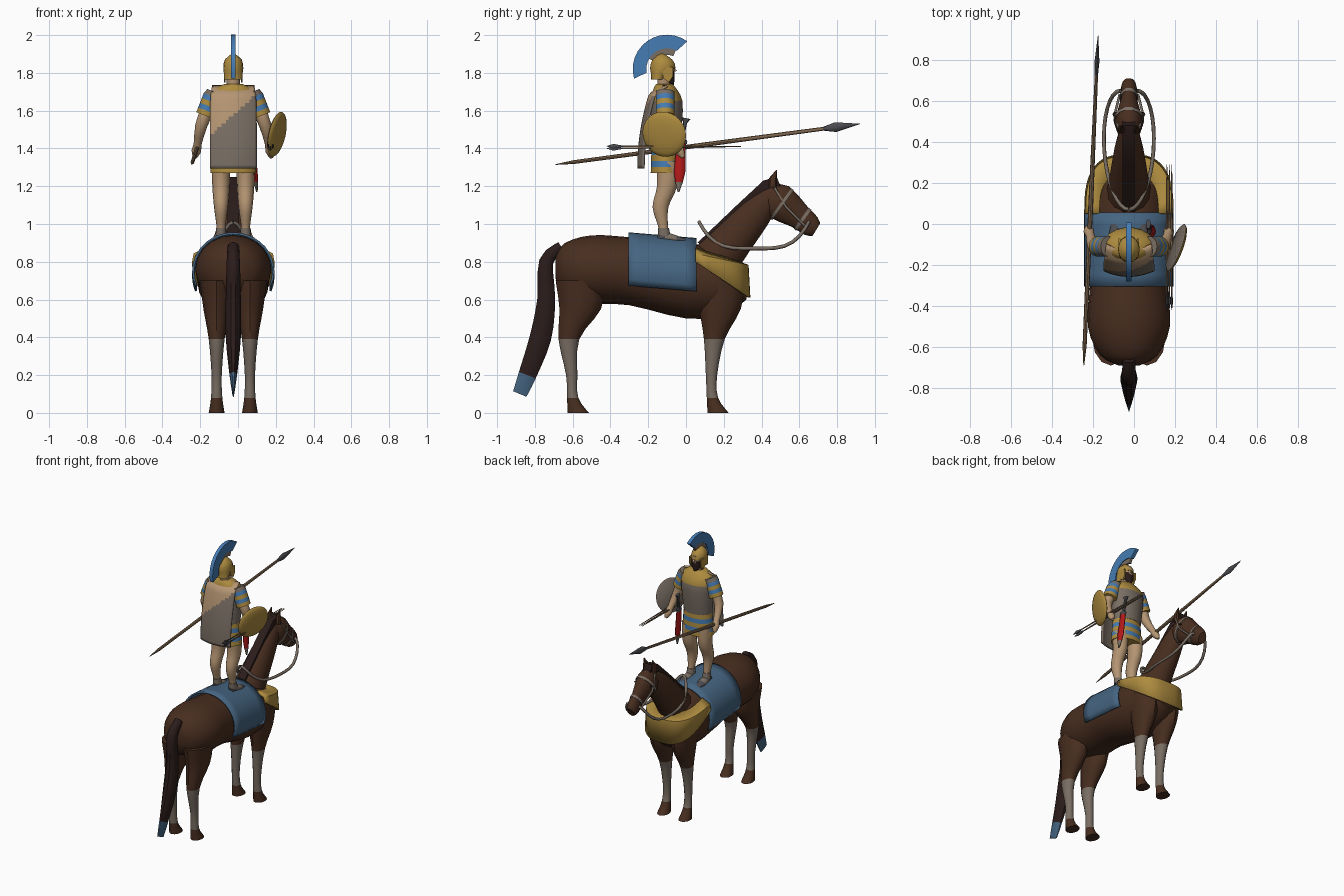
import bpy, bmesh, math
from mathutils import Vector

if "Cube" in bpy.data.objects:
    bpy.data.objects.remove(bpy.data.objects["Cube"])

CX = -.025  # shared centre line of horse and rider
X, Y, Z = Vector((1, 0, 0)), Vector((0, 1, 0)), Vector((0, 0, 1))
COLOURS = {"horse brown": (.065, .027, .014), "dark hair": (.024, .012, .011),
           "saddle blue": (.06, .13, .22), "bright blue": (.06, .2, .45),
           "gold": (.42, .26, .05), "tan": (.46, .3, .17), "grey": (.19, .155, .125),
           "red": (.45, .01, .01), "iron": (.07, .07, .08), "wood": (.22, .14, .08)}
MATS = {}
for name, colour in COLOURS.items():
    material = bpy.data.materials.new(name)
    material.use_nodes = True
    material.diffuse_color = (*colour, 1)
    shader = material.node_tree.nodes["Principled BSDF"]
    shader.inputs["Base Color"].default_value = (*colour, 1)
    MATS[name] = material


def finish(name, bm, mats):
    bmesh.ops.recalc_face_normals(bm, faces=bm.faces[:])
    mesh = bpy.data.meshes.new(name)
    bm.to_mesh(mesh)
    bm.free()
    for mat in mats:
        mesh.materials.append(MATS[mat])
    for face in mesh.polygons:
        face.use_smooth = True
    mesh.set_sharp_from_angle(angle=math.radians(40))
    ob = bpy.data.objects.new(name, mesh)
    bpy.context.collection.objects.link(ob)
    return ob


def spline(rows, steps):
    """Smooth curve through all rows."""
    out, last = [], len(rows) - 1
    for i in range(last):
        a, b, c, d = rows[max(i - 1, 0)], rows[i], rows[i + 1], rows[min(i + 2, last)]
        for k in range(steps):
            t = k / steps
            out.append(b + ((c - a) * t + (a * 2 - b * 5 + c * 4 - d) * t * t
                            + (b * 3 - a - c * 3 + d) * t * t * t) / 2)
    return out + [rows[-1]]


def tube(name, rows, *mats, x=CX, sides=14, axis=None, steps=1):
    """Loft of ellipses (y, z, side radius, other radius), optionally led by x."""
    rows = [Vector(r) if len(r) > 4 else Vector((x, *r)) for r in rows]
    rings = spline(rows, steps)
    slots = list(dict.fromkeys(mats))
    points = [Vector(r[:3]) for r in rings]
    bm, loops = bmesh.new(), []
    for i, ring in enumerate(rings):
        ahead = points[min(i + 1, len(points) - 1)] - points[max(i - 1, 0)]
        t = axis or ahead.normalized()
        u = (X - t * X.dot(t)).normalized()
        v = t.cross(u)
        turns = [math.tau * k / sides for k in range(sides)]
        loops.append([bm.verts.new(points[i] + u * ring[3] * math.cos(a) + v * ring[4] * math.sin(a))
                      for a in turns])
    for i in range(len(loops) - 1):
        slot = slots.index(mats[min(i // steps, len(mats) - 1)])
        for k in range(sides):
            j = (k + 1) % sides
            face = bm.faces.new((loops[i][k], loops[i][j], loops[i + 1][j], loops[i + 1][k]))
            face.material_index = slot
    bm.faces.new(loops[0]).material_index = slots.index(mats[0])
    bm.faces.new(loops[-1]).material_index = slots.index(mats[-1])
    return finish(name, bm, slots)


def plate(name, outline, x, half, mat):
    """Flat side outline given as (y, z), thickened along x."""
    bm = bmesh.new()
    base = bm.faces.new([bm.verts.new((x - half, y, z)) for y, z in outline])
    geom = bmesh.ops.extrude_face_region(bm, geom=[base])["geom"]
    moved = [e for e in geom if isinstance(e, bmesh.types.BMVert)]
    bmesh.ops.translate(bm, verts=moved, vec=X * half * 2)
    return finish(name, bm, [mat])


def sheet(name, shape, nu, nv, mats, rule=lambda centre: 0):
    """Thin curved cloth from a function of u and v in the unit square."""
    bm = bmesh.new()
    grid = [[bm.verts.new(shape(i / nu, j / nv)) for j in range(nv + 1)] for i in range(nu + 1)]
    for i in range(nu):
        for j in range(nv):
            face = bm.faces.new((grid[i][j], grid[i + 1][j], grid[i + 1][j + 1], grid[i][j + 1]))
            face.material_index = int(rule(face.calc_center_median()))
    ob = finish(name, bm, mats)
    solid = ob.modifiers.new("thickness", "SOLIDIFY")
    solid.thickness, solid.offset = .012, 0


def cord(name, points, radius, mat):
    curve = bpy.data.curves.new(name, "CURVE")
    curve.dimensions, curve.bevel_depth, curve.bevel_resolution = "3D", radius, 1
    line = curve.splines.new("POLY")
    line.points.add(len(points) - 1)
    for point, co in zip(line.points, points):
        point.co = (*co, 1)
    curve.materials.append(MATS[mat])
    bpy.context.collection.objects.link(bpy.data.objects.new(name, curve))


def along(start, end, rows):
    """Rings at fractions of a straight line."""
    return [(*Vector(start).lerp(Vector(end), t), a, b) for t, a, b in rows]


# Horse body, neck and head
tube("horse_body", [(-.69, .77, .05, .06), (-.64, .76, .14, .14), (-.5, .76, .2, .18), (-.3, .75, .19, .18),
                    (0, .7, .19, .2), (.2, .69, .17, .17), (.32, .69, .1, .09)],
     "horse brown", sides=20, axis=Y, steps=3)
tube("horse_neck", [(.1, .73, .13, .15), (.2, .86, .1, .12), (.37, 1.06, .07, .09), (.47, 1.17, .04, .05)],
     "horse brown", steps=3)
tube("horse_head", [(.43, 1.16, .04, .06), (.49, 1.12, .07, .1), (.6, 1.04, .04, .07),
                    (.66, .99, .04, .06), (.69, .97, .03, .04)], "horse brown", steps=2)
for y, z, width, height in [(.61, 1.03, .045, .07), (.5, 1.11, .074, .1)]:
    tube("bridle_band", [(y, z, width, height), (y + .014, z - .01, width, height)], "grey")
plate("mane", [(.06, .9), (.28, 1.11), (.41, 1.23), (.48, 1.25), (.5, 1.2), (.4, 1.13), (.15, .88)],
      CX, .03, "dark hair")
tube("forelock_plume", [(.51, 1.2, .02, .01), (.56, 1.16, .03, .01), (.6, 1.11, .01, .01)], "bright blue")

# Tail with a coloured tip
tube("tail", [(-.66, .88, .03, .03), (-.74, .8, .035, .04), (-.74, .6, .04, .05), (-.77, .4, .04, .06),
              (-.84, .2, .02, .05), (-.88, .1, .005, .04)],
     *["dark hair"] * 4, "saddle blue", sides=10, steps=3)


def horse_leg(name, x, hip, knee, foot):
    tube(name, [(hip, .7, .09, .13), (hip, .55, .07, .11), (knee, .39, .042, .055), (foot - .005, .2, .027, .03),
                (foot, .08, .03, .03), (foot + .03, 0, .042, .056)],
         "horse brown", "horse brown", "grey", "grey", "horse brown", x=x, sides=12, axis=Z, steps=3)


def rein(s):
    """Half loop from the rider's end round to the bit."""
    turns = [math.pi * i / 16 for i in range(17)]
    return [(CX + s * (.1 * math.sin(a) + .02 * (1 - math.cos(a))), .36 - .29 * math.cos(a),
             .87 + .14 * math.cos(a) ** 4) for a in turns]


for s, side in ((-1, "right"), (1, "left")):
    horse_leg(f"{side}_hind_leg", CX + s * .088, -.56, -.62, -.6)
    horse_leg(f"{side}_front_leg", CX + s * .088, .18, .15, .14)

    # Horse ears, eyes and reins
    ear = CX + s * .035
    tube(f"{side}_ear", [(.46, 1.19, .02, .02), (.46, 1.24, .017, .02), (.48, 1.285, .003, .003)],
         "horse brown", x=ear, sides=8)
    tube(f"{side}_eye", along((CX, .535, 1.12), (CX + s * .07, .535, 1.12), [(0, .01, .01), (1, .01, .01)]),
         "dark hair", sides=8, axis=Z)
    cord(f"{side}_rein", rein(s), .01, "grey")
    cord(f"{side}_cheek_strap", [(CX + s * .05, .47, 1.19), (CX + s * .07, .53, 1.09), (CX + s * .045, .63, .99)],
         .007, "grey")

    # Rider legs and sandals
    leg = CX + s * .065
    tube(f"rider_{side}_leg", [(-.1, 1.33, .05, .06), (-.1, 1.2, .046, .055), (-.135, 1.09, .037, .043),
                               (-.12, .98, .023, .026), (-.115, .92, .024, .03)],
         "tan", x=leg, axis=Z, steps=3)
    tube(f"rider_{side}_ankle_strap", [(-.12, .98, .027, .03), (-.115, .94, .029, .034)], "grey", x=leg, axis=Z)
    tube(f"rider_{side}_foot", [(-.15, .925, .02, .02), (-.11, .93, .026, .03), (-.05, .92, .033, .02),
                                (0, .91, .022, .01)], "iron", "grey", "iron", x=leg, axis=Y)

    # Rider arms with banded sleeves
    shoulder, elbow, hand = (Vector((CX + s * a, b, c)) for a, b, c in
                             [(.1, -.11, 1.7), (.17, -.11, 1.52), (.197, -.03, 1.38)])
    cuffs = [(.14 * i, .05 - .01 * (i == 0), .05) for i in range(6)]
    tube(f"rider_{side}_sleeve", along(shoulder, elbow, cuffs),
         "grey", "bright blue", "gold", "bright blue", "gold")
    tube(f"rider_{side}_arm", along(shoulder, elbow, [(.5, .036, .036), (1, .032, .032)])
         + along(elbow, hand, [(.7, .021, .021), (.95, .026, .026), (1.2, .01, .01)]), "tan", steps=2)

    # Helmet cheek guards
    plate(f"{side}_cheek_guard", [(-.13, 1.83), (-.07, 1.83), (-.07, 1.78), (-.09, 1.75), (-.12, 1.77)],
          CX + s * .045, .005, "gold")


# Saddle cloth draped over the back
def drape(u, v):
    a = math.radians(224 * (u - .5))
    return CX + .212 * math.sin(a), -.305 + .36 * v, .75 - .03 * v + .2 * math.cos(a)


sheet("saddle_cloth", drape, 22, 6, ["saddle blue"])


# Chest collar, deep in front and narrow at the sides
def collar(u, v):
    a = math.pi * (u - .5)
    front, across = abs(math.cos(a)) ** .7, math.copysign(abs(math.sin(a)) ** .7, a)
    low, top = .8 - .19 * front, .84 - .06 * front
    inward, z = [(1, low), (.97, top), (.68, top + .03)][round(v * 2)]
    return CX + .212 * across * inward, .05 + .285 * front * inward, z


sheet("chest_collar", collar, 24, 2, ["gold"])

# Rider banded skirt, breastplate, neckline and head
skirt = [(-.108, 1.27 + .032 * i, .122 - .003 * i, .08 - .001 * i) for i in range(6)]
tube("rider_skirt", skirt, *["gold", "bright blue"] * 2, "gold", sides=18, axis=Z)
tube("rider_breastplate", [(-.106, 1.43, .107, .075), (-.103, 1.54, .117, .084), (-.1, 1.65, .125, .083),
                           (-.11, 1.71, .11, .065), (-.115, 1.74, .05, .045)],
     "grey", "grey", "gold", sides=18, axis=Z, steps=2)
tube("rider_head", [(-.118, 1.71, .035, .035), (-.115, 1.76, .035, .036), (-.107, 1.78, .04, .047),
                    (-.107, 1.85, .042, .05)], "tan", axis=Z)
tube("beard", [(-.075, 1.735, .01, .01), (-.085, 1.765, .034, .026), (-.09, 1.81, .038, .03)], "dark hair", axis=Z)
plate("nose", [(-.07, 1.835), (-.047, 1.81), (-.065, 1.805)], CX, .007, "tan")

# Helmet and crest
tube("helmet", [(-.15, 1.765, .048, .035), (-.14, 1.8, .05, .046), (-.123, 1.825, .053, .067),
                (-.125, 1.87, .045, .053), (-.128, 1.903, .006, .008)], "gold", sides=16, axis=Z, steps=2)


def arc(radius, start, end):
    angles = [math.radians(start + (end - start) * i / 12) for i in range(13)]
    return [(-.1 + radius * math.cos(a), 1.82 + radius * math.sin(a)) for a in angles]


plate("crest", arc(.182, 54, 196) + arc(.11, 190, 62), CX, .013, "bright blue")
plate("crest_holder", arc(.112, 65, 150) + arc(.075, 150, 65), CX, .008, "grey")


# Cape hanging down the back, two tones split on a slant
def cape(u, v):
    k = 2 * u - 1
    y = -.252 + .075 * v * v + .028 * k * k + max(v - .9, 0) / 2
    return CX + (.122 - .012 * v ** 8) * k, y, 1.295 + .435 * v


sheet("cape", cape, 20, 24, ["grey", "tan"], lambda centre: centre.z > 1.6 + .9 * centre.x)

# Round shield: dull back and domed face
normal = Vector((.9, -.33, -.2)).normalized()
centre = Vector((.205, -.115, 1.475))
bulge = [math.pi / 2 * i / 5 for i in range(5)]
dome = [(*(centre + normal * .025 * math.sin(a)), .122 * math.cos(a), .122 * math.cos(a)) for a in bulge]
tube("shield", [(*(centre - normal * .008), .11, .11)] + dome, "grey", "gold", sides=28, axis=normal)

# Long spear with a leaf blade
tube("long_spear", along((-.245, -.69, 1.315), (-.175, .92, 1.53),
                         [(0, .002, .002), (.06, .01, .01), (.5, .012, .012), (.88, .008, .01),
                          (.92, .012, .026), (1, .001, .001)]), "wood", "wood", "wood", "iron", sides=8)

# Bundle of javelins in the shield hand
for i in range(3):
    spread = .012 * (i - 1)
    tube(f"javelin_{i + 1}", along((.172 + spread, -.42, 1.4 + abs(spread)), (.172 + spread, .29, 1.41),
                                   [(0, .001, .001), (.05, .006, .014), (.12, .004, .004), (.5, .006, .006),
                                    (1, .002, .002)]), "iron", "iron", "wood", sides=6)

# Sword in its scabbard
mouth = (.075, -.025, 1.43)
tube("scabbard", along(mouth, (.1, -.04, 1.17), [(0, .014, .024), (.6, .014, .03), (.8, .012, .02), (1, .004, .005)]),
     "red", "red", "grey", sides=8)
tube("sword_hilt", along(mouth, (.07, 0, 1.56), [(0, .012, .03), (.12, .012, .03), (.2, .01, .01), (.8, .01, .01),
                                                 (1, .012, .024)]), "iron", sides=8)
